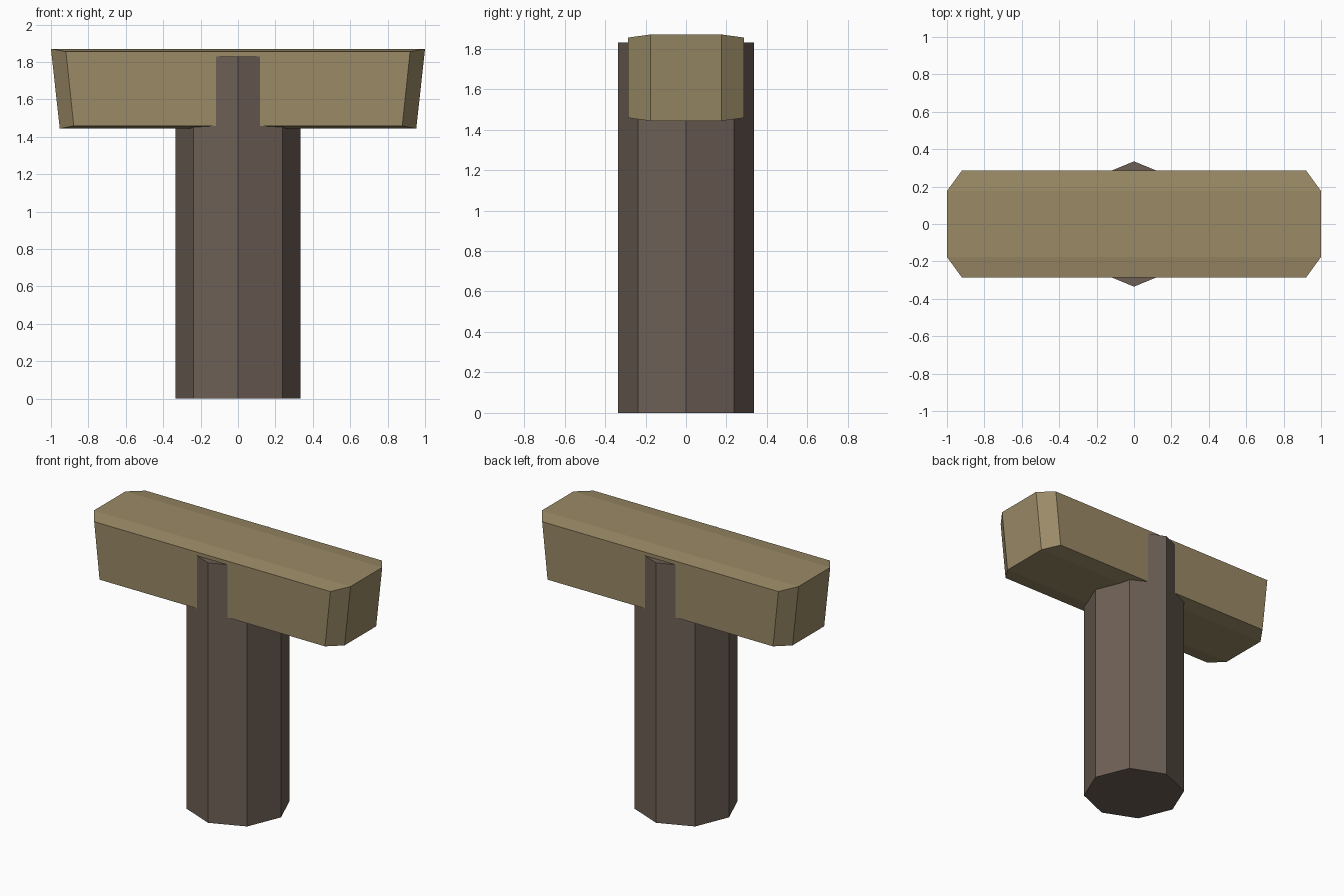
import bpy, bmesh, math

if "Cube" in bpy.data.objects:
    bpy.data.objects.remove(bpy.data.objects["Cube"])


def material(name, rgb):
    mat = bpy.data.materials.new(name)
    mat.diffuse_color = (*rgb, 1.0)
    mat.use_nodes = True
    mat.node_tree.nodes["Principled BSDF"].inputs["Base Color"].default_value = mat.diffuse_color
    return mat


def loft(name, bottom, top, mat, strips=False):
    """Join two matching rings; cap with one polygon or folded strips."""
    bm = bmesh.new()
    lo = [bm.verts.new(p) for p in bottom]
    hi = [bm.verts.new(p) for p in top]
    n = len(lo)
    for i in range(n):
        j = (i + 1) % n
        bm.faces.new((lo[i], lo[j], hi[j], hi[i]))
    for ring in (lo, hi):
        if strips:
            for ids in ((0, 1, 4, 5), (1, 2, 3, 4), (5, 6, 7, 0)):
                bm.faces.new([ring[i] for i in ids])
        else:
            bm.faces.new(ring)
    bmesh.ops.recalc_face_normals(bm, faces=bm.faces)
    mesh = bpy.data.meshes.new(name)
    bm.to_mesh(mesh)
    bm.free()
    mesh.materials.append(mat)
    obj = bpy.data.objects.new(name, mesh)
    bpy.context.collection.objects.link(obj)
    return obj


def octagon(r, z):
    return [(r * math.cos(i * math.pi / 4), r * math.sin(i * math.pi / 4), z)
            for i in range(8)]


def beam_ring(end_x, side_x, end_z, side_z):
    """Chamfered rectangle whose long edges sit at their own height."""
    a, b = 0.176, 0.286
    return [(end_x, -a, end_z), (end_x, a, end_z),
            (side_x, b, side_z), (-side_x, b, side_z),
            (-end_x, a, end_z), (-end_x, -a, end_z),
            (-side_x, -b, side_z), (side_x, -b, side_z)]


dark_wood = material("dark wood", (0.155, 0.117, 0.092))
light_wood = material("light wood", (0.323, 0.254, 0.133))

# Eight-sided upright post
loft("post", octagon(0.335, 0.0), octagon(0.335, 1.83), dark_wood)

# Chamfered crossbeam, tapering downward at its ends
loft("crossbeam", beam_ring(0.953, 0.878, 1.443, 1.458),
     beam_ring(1.0, 0.92, 1.87, 1.855), light_wood, strips=True)
